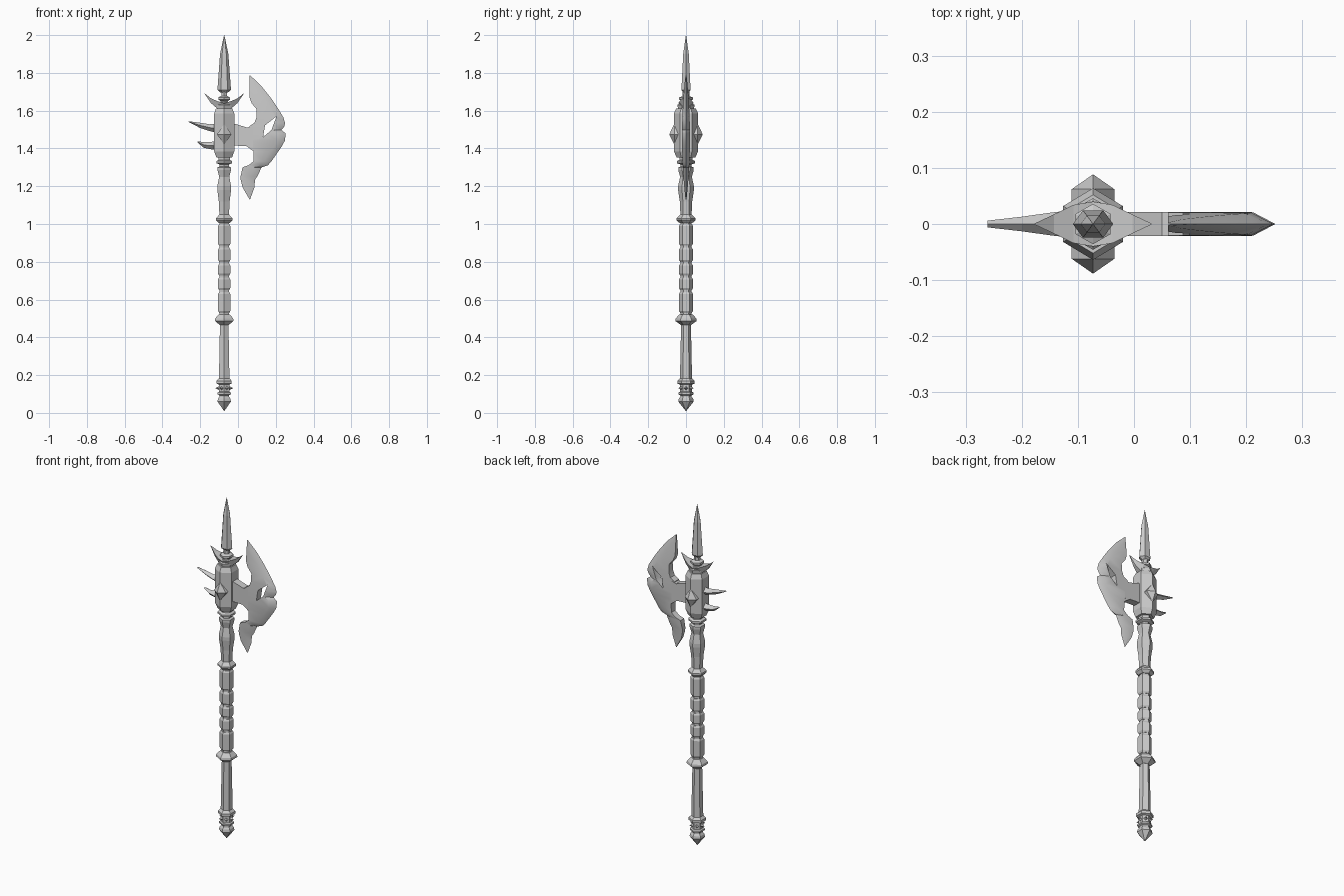
import bpy, bmesh, math
from mathutils import Vector, Matrix

cube = bpy.data.objects.get("Cube")
if cube:
    bpy.data.objects.remove(cube)

AXIS = -0.073  # x of the shaft

steel = bpy.data.materials.new("plain grey")
steel.use_nodes = True
GREY = (0.6, 0.6, 0.6, 1)
steel.diffuse_color = GREY
steel.node_tree.nodes["Principled BSDF"].inputs["Base Color"].default_value = GREY


def finish(bm, name):
    """Turn a bmesh into a named object with the shared material."""
    bmesh.ops.remove_doubles(bm, verts=bm.verts, dist=0.00005)
    bmesh.ops.recalc_face_normals(bm, faces=bm.faces)
    mesh = bpy.data.meshes.new(name)
    bm.to_mesh(mesh)
    bm.free()
    mesh.materials.append(steel)
    obj = bpy.data.objects.new(name, mesh)
    bpy.context.collection.objects.link(obj)
    return obj


def loft(name, rings):
    """Skin a list of equally long point rings and cap both ends."""
    bm = bmesh.new()
    loops = [[bm.verts.new(p) for p in ring] for ring in rings]
    n = len(loops[0])
    for a, b in zip(loops, loops[1:]):
        for i in range(n):
            j = (i + 1) % n
            bm.faces.new((a[i], a[j], b[j], b[i]))
    bm.faces.new(loops[0][::-1])
    bm.faces.new(loops[-1])
    return finish(bm, name)


def hex_column(name, profile, sx=1, sy=1, turn=math.pi / 2):
    """Six-sided turned part from (radius, height) pairs."""
    rings = []
    for r, z in profile:
        angles = [turn + i * math.pi / 3 for i in range(6)]
        rings.append([(AXIS + sx * r * math.cos(a), sy * r * math.sin(a), z)
                      for a in angles])
    return loft(name, rings)


def horn(name, stations):
    """Diamond-section spike from (x, z, half height, half depth) stations."""
    return loft(name, [[(x, -d, z), (x, 0, z + h), (x, d, z), (x, 0, z - h)]
                       for x, z, h, d in stations])


# Pommel
hex_column("pommel", [(.001, .01), (.041, .06), (.038, .075), (.03, .085),
                      (.03, .093), (.04, .098), (.04, .107), (.032, .112),
                      (.032, .15), (.046, .155), (.046, .17), (.03, .185)])

# Pommel studs on each flat
for i in range(6):
    bm = bmesh.new()
    bmesh.ops.create_cone(bm, segments=4, radius1=.012, radius2=0, depth=.022,
                          cap_ends=True)
    a = i * math.pi / 3
    spot = Matrix.Translation((AXIS + .036 * math.cos(a), .036 * math.sin(a), .131))
    bm.transform(spot @ Matrix.Rotation(a, 4, "Z") @ Matrix.Rotation(math.pi / 2, 4, "Y"))
    finish(bm, "pommel_stud")

# Lower shaft and the flared rings around the grip
hex_column("lower_shaft", [(.032, .18), (.026, .47)])
hex_column("lower_ring", [(.027, .465), (.057, .487), (.055, .5), (.034, .522)])
hex_column("upper_ring", [(.034, 1.005), (.05, 1.02), (.05, 1.03), (.03, 1.05)])

# Wrapped grip
hex_column("grip_core", [(.029, .51), (.029, 1.01)])
for low, high in ((.53, .64), (.65, .717), (.727, .79), (.8, .875), (.885, 1)):
    hex_column("grip_wrap", [(.031, low), (.037, low + .01),
                             (.037, high - .01), (.031, high)])

# Neck under the head
hex_column("neck", [(.029, 1.04), (.033, 1.12), (.042, 1.18), (.042, 1.2),
                    (.031, 1.25), (.041, 1.285), (.041, 1.3), (.028, 1.305),
                    (.028, 1.315), (.048, 1.322), (.048, 1.333), (.034, 1.34),
                    (.034, 1.36)])

# Head block
hex_column("head_block", [(.05, 1.353), (.064, 1.385), (.064, 1.585), (.052, 1.612)],
           sx=.96)

# Diamond spikes on the front and back of the head
for side in (-1, 1):
    loft("head_diamond", [[(AXIS + s * dx, side * y, 1.475 + s * dz)
                           for dx, dz in ((w, 0), (0, h), (-w, 0), (0, -h))]
                          for s, w, h, y in ((1, .038, .055, .04),
                                             (1, .038, .055, .062),
                                             (.02, .038, .055, .088))])

# Crown with two upswept horns
hex_column("crown_base", [(.04, 1.6), (.046, 1.63), (.026, 1.645)])
for side in (-1, 1):
    rings = []
    for dx, low, high, d in ((0, 1.605, 1.64, .04), (.035, 1.61, 1.65, .034),
                             (.07, 1.64, 1.665, .017), (.104, 1.69, 1.692, .001)):
        x = AXIS + side * dx
        rings.append([(x, -d, high), (x, d, high), (x, d * .5, low), (x, -d * .5, low)])
    loft("crown_horn", rings)

# Top spike
hex_column("spike_collar", [(.024, 1.63), (.024, 1.652), (.036, 1.658),
                            (.036, 1.67), (.018, 1.678), (.018, 1.705)])
hex_column("top_spike", [(.018, 1.695), (.036, 1.71), (.03, 1.79), (.022, 1.9),
                         (.001, 2)], sy=.78, turn=0)

# Back spikes
horn("upper_back_spike", [(-.1, 1.505, .026, .026), (-.15, 1.51, .018, .02),
                          (-.2, 1.522, .014, .013), (-.261, 1.542, .002, .006)])
horn("lower_back_spike", [(-.1, 1.415, .026, .026), (-.14, 1.415, .02, .021),
                          (-.18, 1.418, .015, .014), (-.215, 1.435, .003, .006)])

# Arm between head and blade
loft("blade_arm", [[(x, -.021, low), (x, .021, low), (x, .021, high), (x, -.021, high)]
                   for x, low, high in ((-.06, 1.415, 1.535), (-.015, 1.415, 1.53),
                                        (.05, 1.412, 1.51), (.08, 1.405, 1.52))])

# Axe blade: (height, back x, cutting edge x) from the top tip down
OUTLINE = ((1.787, .061, .064), (1.735, .061, .12), (1.67, .061, .172),
           (1.64, .072, .193), (1.608, .098, .214), (1.565, .098, .24),
           (1.535, .087, .249), (1.518, .061, .246), (1.497, .061, .23),
           (1.48, .061, .252), (1.443, .061, .249), (1.412, .045, .232),
           (1.385, .082, .214), (1.332, .082, .177), (1.311, .056, .158),
           (1.3, .024, .125), (1.253, .014, .103), (1.235, .014, .09),
           (1.194, .024, .087), (1.13, .061, .064))
rings = []
for z, back, edge in OUTLINE:
    t = .002 + .019 * max(0, 1 - ((z - 1.46) / .335) ** 2)
    mid = max(back + .4 * (edge - back), edge - .04)
    rings.append([(back, -t, z), (mid, -t, z), (edge, 0, z), (mid, t, z), (back, t, z)])
blade = loft("axe_blade", rings)

# Slanted opening through the blade
SLIT = ((.204, 1.57), (.143, 1.522), (.133, 1.46), (.177, 1.497))
cutter = loft("slit_cutter", [[(x, y, z) for x, z in SLIT] for y in (-.1, .1)])
cutter.hide_render = True
cut = blade.modifiers.new("slit", "BOOLEAN")
cut.operation = "DIFFERENCE"
cut.solver = "EXACT"
cut.object = cutter
bpy.ops.object.select_all(action="DESELECT")
blade.select_set(True)
bpy.context.view_layer.objects.active = blade
bpy.ops.object.modifier_apply(modifier=cut.name)
bpy.data.objects.remove(cutter)
bpy.ops.object.shade_smooth_by_angle(angle=math.radians(35))
